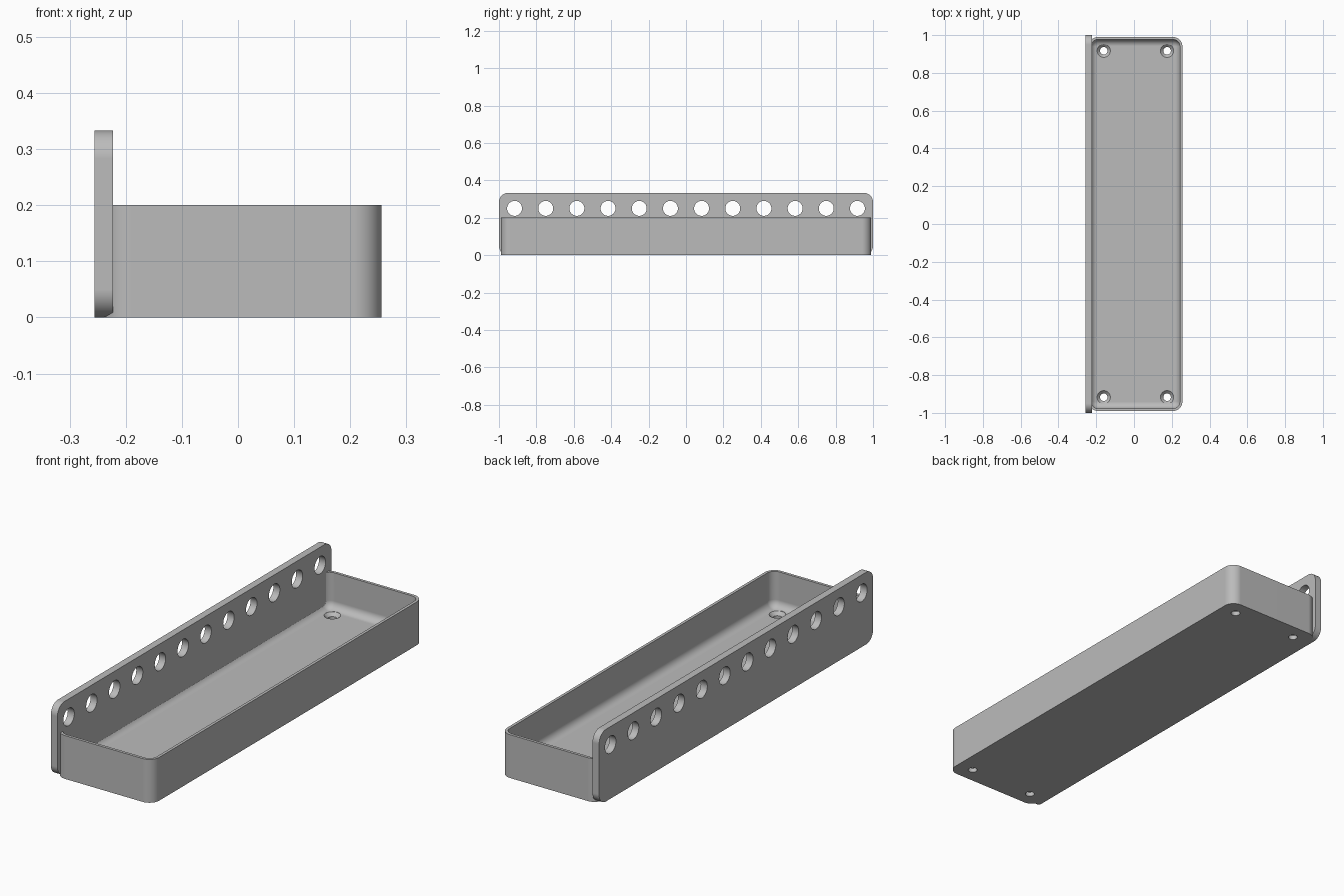
import bpy, bmesh, math

if "Cube" in bpy.data.objects:
    bpy.data.objects.remove(bpy.data.objects["Cube"], do_unlink=True)

grey = bpy.data.materials.new("plain grey")
grey.use_nodes = True
colour = (0.5, 0.5, 0.5, 1)
grey.diffuse_color = colour
grey.node_tree.nodes["Principled BSDF"].inputs["Base Color"].default_value = colour


def rounded_rect(u0, u1, v0, v1, r, steps=10):
    """Outline of a rounded rectangle, anticlockwise."""
    corners = [(u1 - r, v1 - r), (u0 + r, v1 - r), (u0 + r, v0 + r), (u1 - r, v0 + r)]
    points = []
    for quarter, (cu, cv) in enumerate(corners):
        for i in range(steps + 1):
            a = (quarter + i / steps) * math.pi / 2
            points.append((cu + r * math.cos(a), cv + r * math.sin(a)))
    return points


def circle(u, v, r, steps=40):
    angles = [2 * math.pi * i / steps for i in range(steps)]
    return [(u + r * math.cos(a), v + r * math.sin(a)) for a in angles]


def loft(bm, layers, axis="z"):
    """Closed solid through (outline, level) layers stacked along an axis."""
    rings = []
    for outline, level in layers:
        rings.append([bm.verts.new((u, v, level) if axis == "z" else (level, u, v))
                      for u, v in outline])
    for low, high in zip(rings, rings[1:]):
        for i in range(len(low)):
            j = (i + 1) % len(low)
            bm.faces.new((low[i], low[j], high[j], high[i]))
    bm.faces.new(rings[0][::-1])
    bm.faces.new(rings[-1])


def make_object(name, bm):
    bmesh.ops.recalc_face_normals(bm, faces=bm.faces)
    mesh = bpy.data.meshes.new(name)
    bm.to_mesh(mesh)
    bm.free()
    mesh.materials.append(grey)
    obj = bpy.data.objects.new(name, mesh)
    bpy.context.collection.objects.link(obj)
    return obj


def activate(obj):
    bpy.ops.object.select_all(action="DESELECT")
    obj.select_set(True)
    bpy.context.view_layer.objects.active = obj


def combine(target, tool, operation):
    mod = target.modifiers.new(operation, "BOOLEAN")
    mod.operation = operation
    mod.solver = "EXACT"
    mod.object = tool
    activate(target)
    bpy.ops.object.modifier_apply(modifier=mod.name)
    bpy.data.objects.remove(tool, do_unlink=True)


LEFT, RIGHT, END, HEIGHT = -0.241, 0.256, 0.99, 0.2
WALL, FLOOR, CORNER, FILLET = 0.0133, 0.035, 0.05, 0.035

# Tray body
bm = bmesh.new()
body = rounded_rect(LEFT, RIGHT, -END, END, CORNER)
loft(bm, [(body, 0), (body, HEIGHT)])
tray = make_object("tray_with_hole_rail", bm)

# Cavity with a rounded edge around the floor
bm = bmesh.new()
layers = []
for i in range(9):
    a = i / 8 * math.pi / 2
    inset = WALL + FILLET * (1 - math.sin(a))
    outline = rounded_rect(LEFT + inset, RIGHT - inset, -END + inset, END - inset, CORNER - inset)
    layers.append((outline, FLOOR + FILLET * (1 - math.cos(a))))
layers.append((layers[-1][0], HEIGHT + 0.1))
loft(bm, layers)
combine(tray, make_object("cavity_cutter", bm), "DIFFERENCE")

# Countersunk screw holes in the four floor corners
bm = bmesh.new()
for x in (-0.16, 0.175):
    for y in (-0.917, 0.917):
        loft(bm, [(circle(x, y, 0.02), -0.1), (circle(x, y, 0.02), FLOOR - 0.015),
                  (circle(x, y, 0.035), FLOOR), (circle(x, y, 0.035), FLOOR + 0.05)])
combine(tray, make_object("screw_hole_cutter", bm), "DIFFERENCE")

# Tall side panel with a row of round holes
bm = bmesh.new()
side = rounded_rect(-1, 1, 0, 0.333, 0.05)
loft(bm, [(side, -0.256), (side, -0.2225)], "x")
panel = make_object("side_panel", bm)
bm = bmesh.new()
for i in range(12):
    hole = circle((i - 5.5) / 6, 0.25, 0.04)
    loft(bm, [(hole, -0.4), (hole, -0.1)], "x")
combine(panel, make_object("panel_hole_cutter", bm), "DIFFERENCE")

# Join both parts into one solid
combine(tray, panel, "UNION")
activate(tray)
bpy.ops.object.shade_smooth_by_angle(angle=math.radians(30))
normals = tray.modifiers.new("even_shading", "WEIGHTED_NORMAL")
normals.keep_sharp = True
